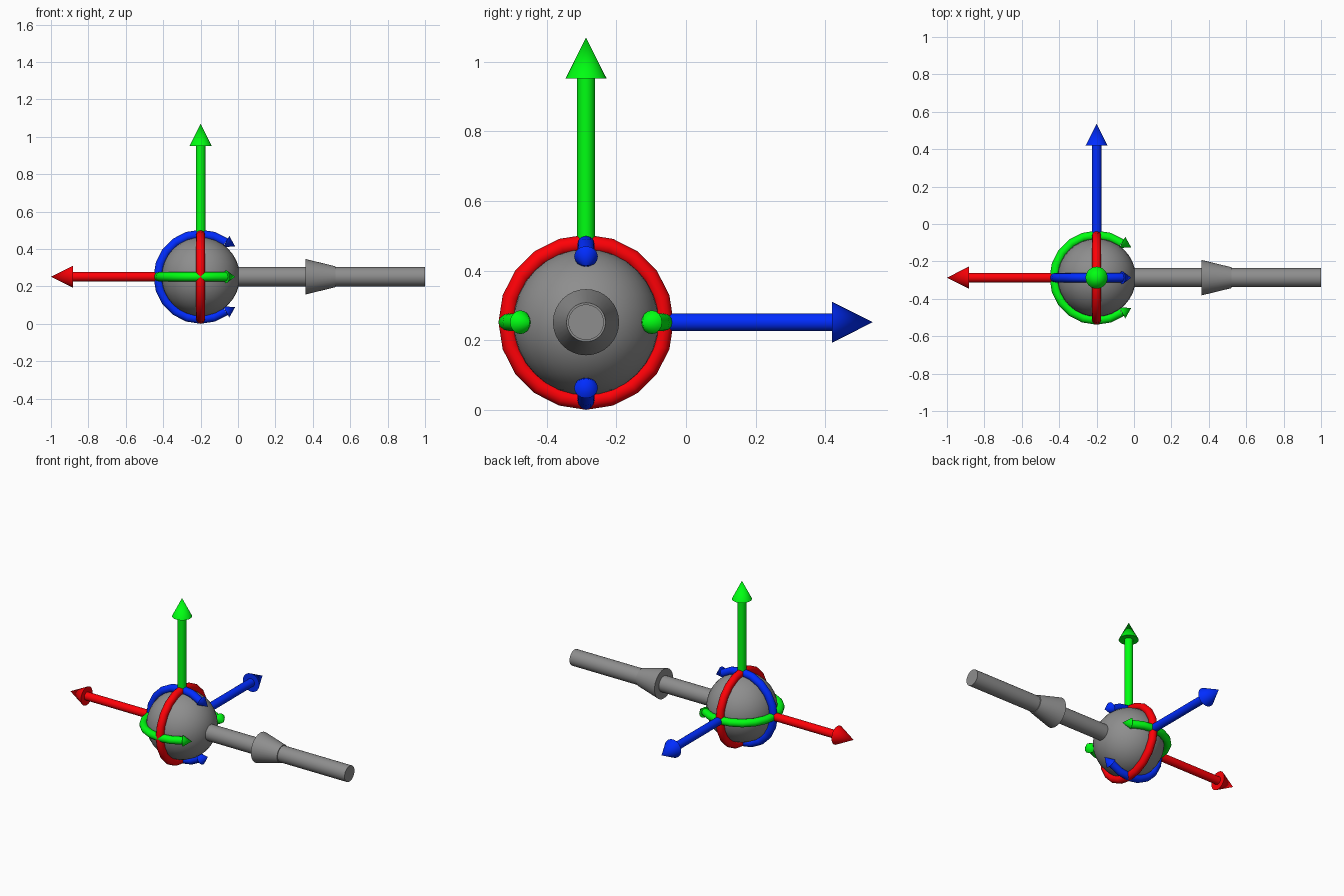
import bpy, bmesh, math
from mathutils import Vector, Matrix

if "Cube" in bpy.data.objects:
    bpy.data.objects.remove(bpy.data.objects["Cube"])

CENTRE = Vector((-0.2, -0.287, 0.252))
X, Y, Z = Vector((1, 0, 0)), Vector((0, 1, 0)), Vector((0, 0, 1))
RING_R, TUBE_R, STEP = 0.227, 0.0245, math.radians(18)


def material(name, rgb):
    m = bpy.data.materials.new(name)
    m.diffuse_color = (*rgb, 1)
    m.use_nodes = True
    m.node_tree.nodes["Principled BSDF"].inputs["Base Color"].default_value = m.diffuse_color
    return m


RED = material("red", (1.0, 0.0, 0.002))
GREEN = material("green", (0.0, 1.0, 0.006))
BLUE = material("blue", (0.0, 0.025, 1.0))
GREY = material("dark_grey", (0.27, 0.27, 0.27))


def finish(name, bm, mat):
    bmesh.ops.recalc_face_normals(bm, faces=bm.faces)
    mesh = bpy.data.meshes.new(name)
    bm.to_mesh(mesh)
    bm.free()
    obj = bpy.data.objects.new(name, mesh)
    obj.location = CENTRE
    bpy.context.collection.objects.link(obj)
    mesh.materials.append(mat)
    bpy.context.view_layer.objects.active = obj
    obj.select_set(True)
    bpy.ops.object.shade_smooth_by_angle(angle=math.radians(40))
    obj.select_set(False)


def add_cone(bm, start, direction, length, r1, r2, sides=24):
    rot = direction.to_track_quat('Z', 'Y').to_matrix().to_4x4()
    mid = start + direction * length / 2
    bmesh.ops.create_cone(bm, cap_ends=True, segments=sides, radius1=r1, radius2=r2,
                          depth=length, matrix=Matrix.Translation(mid) @ rot)


def axis_arrow(name, direction, length, mat):
    bm = bmesh.new()
    add_cone(bm, direction * 0.19, direction, length - 0.307, 0.0255, 0.0255)
    add_cone(bm, direction * (length - 0.117), direction, 0.117, 0.059, 0)
    finish(name, bm, mat)


def ring(name, u, v, mat, first=0, last=20, tips=False):
    # sweep a round tube along an arc in the u-v plane
    bm = bmesh.new()
    n, sides = u.cross(v), 12
    closed = last - first == 20
    loops = []
    for i in range(first, last if closed else last + 1):
        out = u * math.cos(i * STEP) + v * math.sin(i * STEP)
        loops.append([bm.verts.new(out * (RING_R + TUBE_R * math.cos(a)) + n * TUBE_R * math.sin(a))
                      for a in (2 * math.pi * k / sides for k in range(sides))])
    pairs = list(zip(loops, loops[1:])) + ([(loops[-1], loops[0])] if closed else [])
    for a, b in pairs:
        for k in range(sides):
            j = (k + 1) % sides
            bm.faces.new((a[k], a[j], b[j], b[k]))
    if not closed:
        bm.faces.new(loops[0])
        bm.faces.new(loops[-1])
    if tips:
        # arrow tips, tilted a little outwards from the arc's tangent
        c, d = math.cos(first * STEP), math.sin(first * STEP)
        tilt = math.radians(29)
        for s in (1, -1):
            add_cone(bm, (u * c + v * s * d) * (RING_R + 0.006),
                     u * math.cos(tilt) - v * s * math.sin(tilt), 0.055, 0.034, 0, 16)
    finish(name, bm, mat)


# central ball
bm = bmesh.new()
bmesh.ops.create_uvsphere(bm, u_segments=32, v_segments=16, radius=0.21)
finish("ball", bm, GREY)

# grey rod and the tapered collar on it
bm = bmesh.new()
add_cone(bm, X * 0.19, X, 1.01, 0.051, 0.051, 32)
finish("rod", bm, GREY)
bm = bmesh.new()
add_cone(bm, X * 0.56, X, 0.16, 0.095, 0.056, 32)
finish("rod_collar", bm, GREY)

# three straight axis arrows
axis_arrow("red_arrow", -X, 0.8, RED)
axis_arrow("green_arrow", Z, 0.817, GREEN)
axis_arrow("blue_arrow", Y, 0.823, BLUE)

# full red ring, and two open arcs with arrow tips facing the rod
ring("red_ring", Y, Z, RED)
ring("green_arc", X, Y, GREEN, 3, 17, True)
ring("blue_arc", X, Z, BLUE, 3, 17, True)
